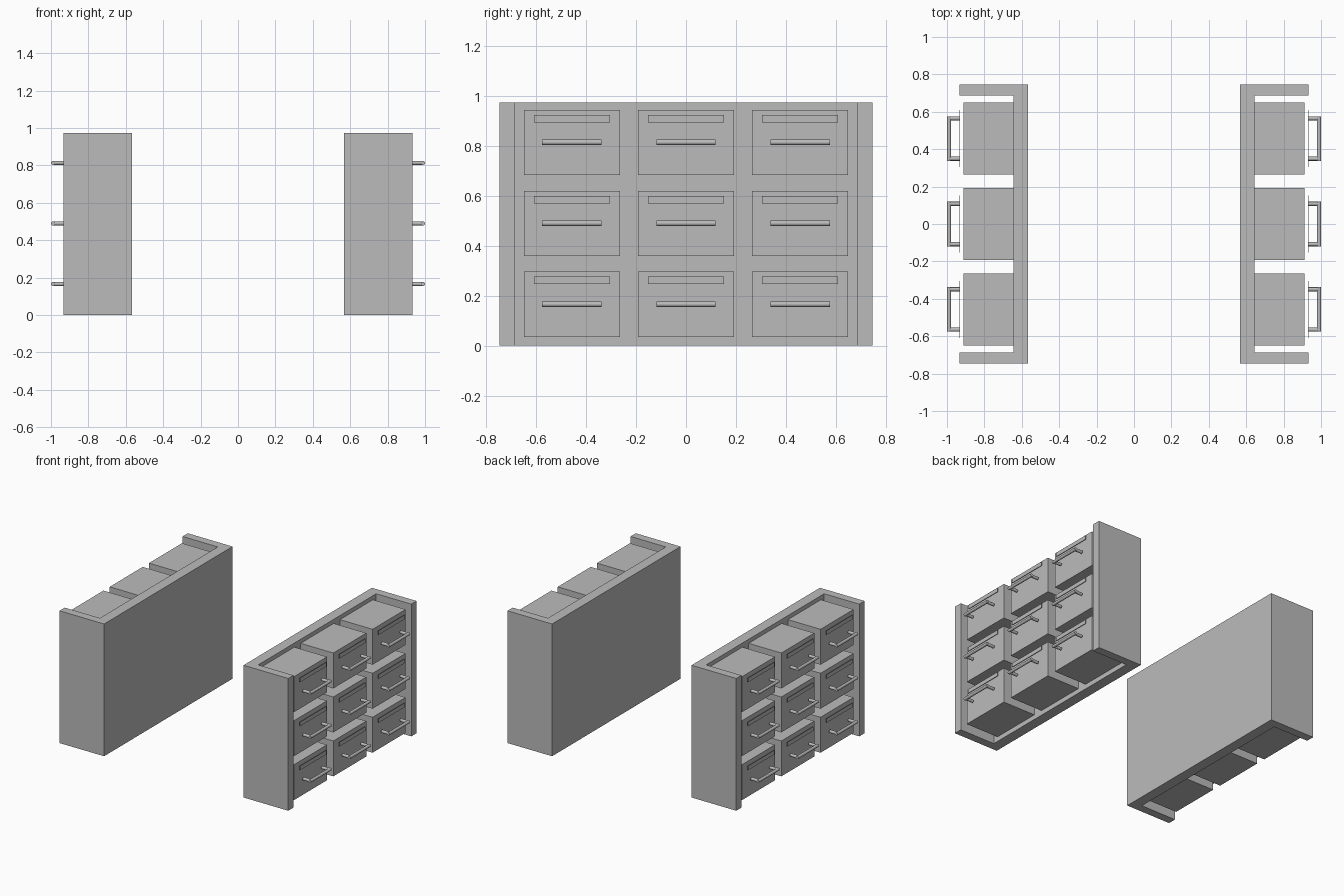
import bpy
import math

cube = bpy.data.objects.get("Cube")
if cube:
    bpy.data.objects.remove(cube, do_unlink=True)

GREY = (0.5, 0.5, 0.5, 1.0)
mat = bpy.data.materials.new("plain grey")
mat.use_nodes = True
mat.diffuse_color = GREY
mat.node_tree.nodes["Principled BSDF"].inputs["Base Color"].default_value = GREY


def box(name, x, y, z):
    """Box between (low, high) limits on each axis."""
    spans = (x, y, z)
    bpy.ops.mesh.primitive_cube_add(size=1, location=[sum(s) / 2 for s in spans])
    obj = bpy.context.object
    obj.name = name
    obj.scale = [abs(s[1] - s[0]) for s in spans]
    bpy.ops.object.transform_apply(location=False, rotation=False, scale=True)
    obj.data.materials.append(mat)


def rod(name, centre, length, rotation):
    bpy.ops.mesh.primitive_cylinder_add(vertices=16, radius=ROD, depth=length,
                                        location=centre, rotation=rotation)
    obj = bpy.context.object
    obj.name = name
    obj.data.materials.append(mat)
    bpy.ops.object.shade_smooth_by_angle(angle=math.radians(40))


HEIGHT, HALF_LENGTH = 0.974, 0.747
BACK, PANEL, DRAWER_FRONT, SIDE_FRONT, TIP = 0.568, 0.645, 0.911, 0.932, 1.0
SIDE_INNER = 0.686
ROD = 0.011
QUARTER = math.pi / 2

# Two mirrored drawer units, facing outward
for side, s in (("left", 1), ("right", -1)):
    # Back panel and end walls
    box(f"{side}_back_panel", (s * BACK, s * PANEL),
        (-HALF_LENGTH, HALF_LENGTH), (0, HEIGHT))
    for end, e in (("front", -1), ("rear", 1)):
        box(f"{side}_{end}_wall", (s * BACK, s * SIDE_FRONT),
            (e * SIDE_INNER, e * HALF_LENGTH), (0, HEIGHT))

    # Three by three drawers with label plates and pull handles
    for row in range(3):
        base = 0.035 + row * 0.324
        for col in range(3):
            y = (col - 1) * 0.457
            tag = f"{side}_{row + 1}_{col + 1}"
            box(f"drawer_{tag}", (s * PANEL, s * DRAWER_FRONT),
                (y - 0.192, y + 0.192), (base, base + 0.261))
            box(f"label_plate_{tag}", (s * 0.929, s * 0.933),
                (y - 0.152, y + 0.152), (base + 0.211, base + 0.241))
            z = base + 0.131
            rod(f"handle_bar_{tag}", (s * (TIP - ROD), y, z), 0.238, (QUARTER, 0, 0))
            for end in (-1, 1):
                rod(f"handle_post_{tag}",
                    (s * (0.93 + TIP - ROD) / 2, y + end * (0.119 - ROD), z),
                    TIP - ROD - 0.93, (0, QUARTER, 0))
